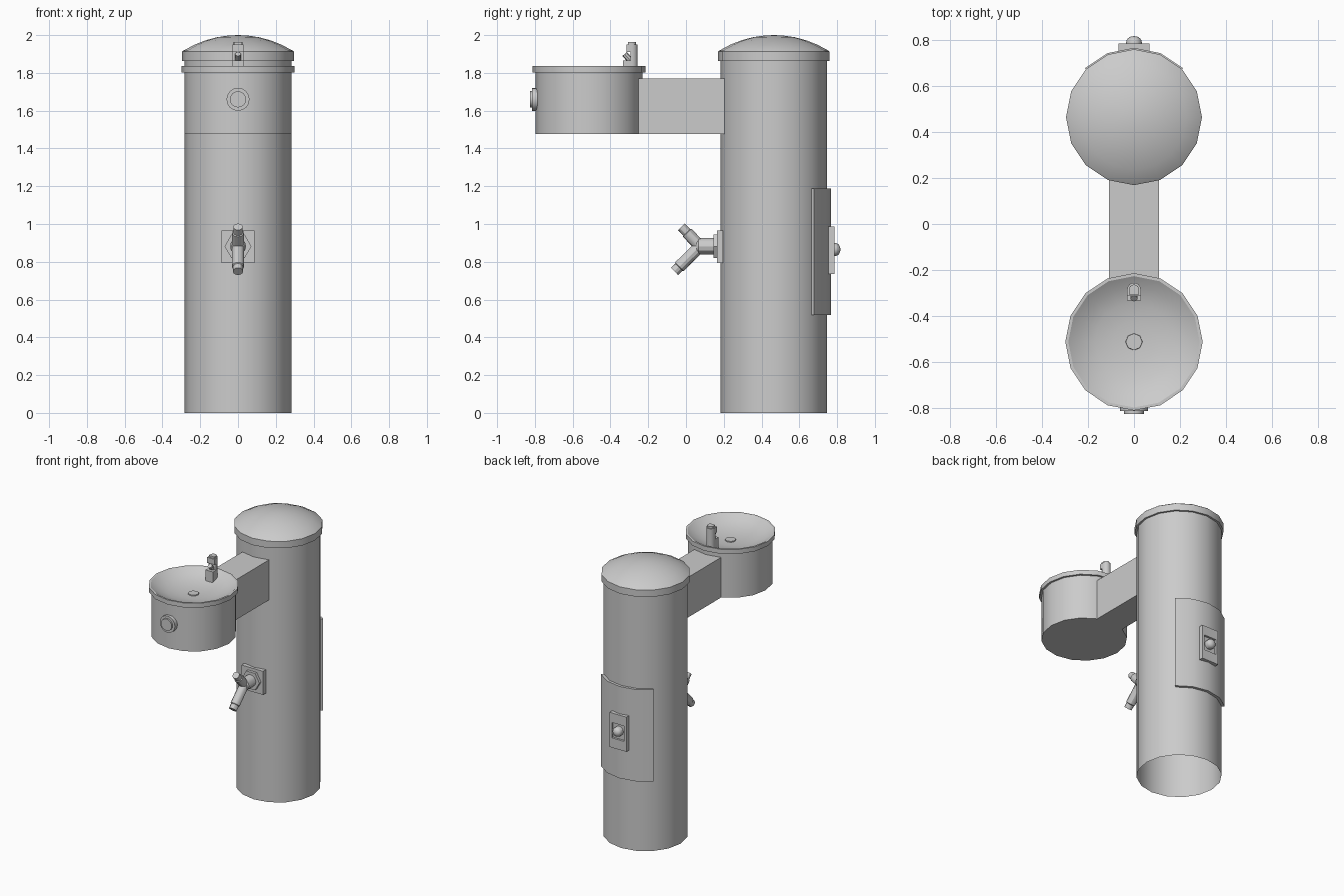
import bpy, bmesh, math
from mathutils import Vector, Matrix

if "Cube" in bpy.data.objects:
    bpy.data.objects.remove(bpy.data.objects["Cube"])


def finish(name, bm, angle=30):
    bmesh.ops.remove_doubles(bm, verts=bm.verts, dist=1e-5)
    bmesh.ops.recalc_face_normals(bm, faces=bm.faces)
    me = bpy.data.meshes.new(name)
    bm.to_mesh(me)
    bm.free()
    ob = bpy.data.objects.new(name, me)
    bpy.context.collection.objects.link(ob)
    bpy.ops.object.select_all(action='DESELECT')
    ob.select_set(True)
    bpy.context.view_layer.objects.active = ob
    bpy.ops.object.shade_smooth_by_angle(angle=math.radians(angle))
    return ob


def lathe(name, profile, origin, axis=(0, 0, 1), segs=16):
    """Revolve (radius, height) points around an axis through origin."""
    rot = Vector((0, 0, 1)).rotation_difference(Vector(axis)).to_matrix().to_4x4()
    m = Matrix.Translation(origin) @ rot
    bm = bmesh.new()
    rings = []
    for r, h in profile:
        if r == 0:
            rings.append([bm.verts.new(m @ Vector((0, 0, h)))])
        else:
            rings.append([bm.verts.new(m @ Vector((r * math.cos(a), r * math.sin(a), h)))
                          for a in (2 * math.pi * i / segs for i in range(segs))])
    for a, b in zip(rings, rings[1:]):
        for i in range(segs):
            j = (i + 1) % segs
            quad = [a[i % len(a)], a[j % len(a)], b[j % len(b)], b[i % len(b)]]
            bm.faces.new(list(dict.fromkeys(quad)))
    return finish(name, bm)


def rod(name, p, q, steps, segs=12):
    """Capped rod from p to q; steps are (radius, fraction of length)."""
    p, q = Vector(p), Vector(q)
    length = (q - p).length
    prof = [(0, 0)] + [(r, t * length) for r, t in steps] + [(0, length)]
    return lathe(name, prof, p, (q - p).normalized(), segs)


def prism(bm, outline, z0, z1):
    """Extrude an xy outline between two heights."""
    lo = [bm.verts.new((x, y, z0)) for x, y in outline]
    hi = [bm.verts.new((x, y, z1)) for x, y in outline]
    n = len(outline)
    bm.faces.new(lo)
    bm.faces.new(hi)
    for i in range(n):
        bm.faces.new((lo[i], lo[(i + 1) % n], hi[(i + 1) % n], hi[i]))


def box(name, x, y0, y1, z0, z1):
    bm = bmesh.new()
    prism(bm, [(-x, y0), (x, y0), (x, y1), (-x, y1)], z0, z1)
    return finish(name, bm)


CY, BY = 0.465, -0.513   # column and basin centres

# Column, open underneath, with domed lid
lathe("column", [(0.282, 0), (0.282, 1.88)], (0, CY, 0))
R = 0.55
dome = [(r, 2.0 - R + math.sqrt(R * R - r * r)) for r in (0.29, 0.23, 0.17, 0.11, 0.05)]
lathe("lid", [(0.28, 1.862), (0.296, 1.862), (0.296, 1.912)] + dome + [(0, 2.0)], (0, CY, 0))

# Arm and basin
box("arm", 0.108, -0.29, 0.23, 1.477, 1.77)
lathe("basin", [(0, 1.477), (0.284, 1.477), (0.284, 1.803), (0.299, 1.803), (0.299, 1.836),
                (0.286, 1.836), (0.24, 1.806), (0.17, 1.782), (0.09, 1.769), (0, 1.766)],
      (0, BY, 0))
lathe("drain", [(0.038, 1.76), (0.036, 1.774), (0, 1.774)], (0, BY, 0), segs=8)

# Push button on the basin front
lathe("button", [(0.061, -0.04), (0.061, 0.022), (0.043, 0.022), (0.043, 0.034), (0, 0.034)],
      (0, -0.793, 1.66), (0, -1, 0))

# Drinking spout: stacked round-backed blocks with a tilted nozzle
bm = bmesh.new()
arc = [(0.03 * math.cos(a), -0.286 + 0.03 * math.sin(a))
       for a in (math.pi * i / 8 for i in range(9))]
for front, z0, z1 in ((-0.333, 1.77, 1.865), (-0.295, 1.865, 1.91), (-0.314, 1.91, 1.95)):
    prism(bm, arc + [(-0.03, front), (0.03, front)], z0, z1)
prism(bm, [(x * 0.75, -0.286 + (y + 0.286) * 0.75) for x, y in arc]
      + [(-0.022, -0.306), (0.022, -0.306)], 1.95, 1.963)
finish("spout", bm)
rod("spout_nozzle", (0, -0.29, 1.86), (0, -0.325, 1.9), [(0.016, 0), (0.016, 1)], 8)

# Forked tap on the column front
Z = 0.882
box("tap_plate", 0.087, 0.165, 0.197, 0.793, 0.965)
rod("tap_flange", (0, 0.17, Z), (0, 0.145, Z), [(0.071, 0), (0.071, 1)], 6)
rod("tap_pipe", (0, 0.16, Z), (0, 0.055, Z), [(0.043, 0), (0.043, 0.9), (0.035, 1)])
rod("tap_upper_branch", (0, 0.085, 0.872), (0, -0.024, 0.985),
    [(0.031, 0), (0.031, 0.72), (0.025, 0.74), (0.025, 1)])
rod("tap_lower_branch", (0, 0.085, 0.892), (0, -0.061, 0.749),
    [(0.032, 0), (0.032, 0.82), (0.027, 0.84), (0.027, 1)])

# Curved access panel on the column back
bm = bmesh.new()
angles = [math.radians(45 + 22.5 * i) for i in range(5)]
ring = [(0.302 * math.cos(a), CY + 0.302 * math.sin(a)) for a in angles]
ring += [(0.28 * math.cos(a), CY + 0.28 * math.sin(a)) for a in reversed(angles)]
prism(bm, ring, 0.517, 1.187)
finish("access_panel", bm)

# Lock plate with recess, and round knob
bm = bmesh.new()
prism(bm, [(-0.068, 0.74), (0.068, 0.74), (0.068, 0.785), (-0.068, 0.785)], 0.735, 0.988)
bmesh.ops.recalc_face_normals(bm, faces=bm.faces)
face = max(bm.faces, key=lambda f: f.calc_center_median().y)
bmesh.ops.inset_region(bm, faces=[face], thickness=0.026)
for v in face.verts:
    v.co.z = 0.862 + math.copysign(0.056, v.co.z - 0.862)
deep = bmesh.ops.extrude_discrete_faces(bm, faces=[face])["faces"][0]
for v in deep.verts:
    v.co.y -= 0.015
finish("lock_plate", bm)
cap = [(0.034 * math.cos(a), 0.022 + 0.026 * math.sin(a))
       for a in (math.pi / 8 * i for i in range(4))]
lathe("lock_knob", [(0.034, 0)] + cap + [(0, 0.048)], (0, 0.77, 0.865), (0, 1, 0), 12)
